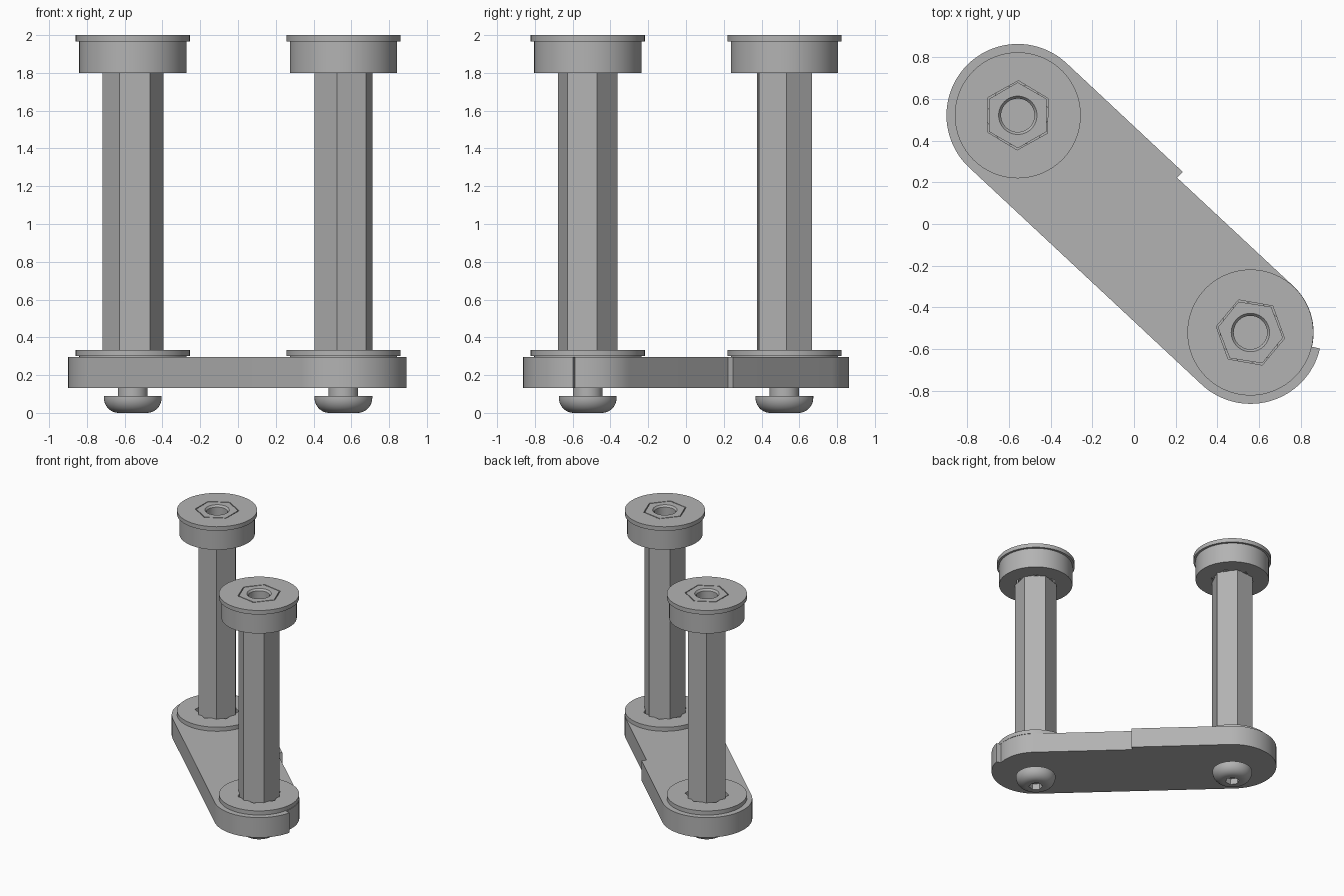
import bpy, bmesh
from math import radians, cos, sin, pi
from mathutils import Vector

if "Cube" in bpy.data.objects:
    bpy.data.objects.remove(bpy.data.objects["Cube"])

grey = bpy.data.materials.new("plain grey")
grey.use_nodes = True
grey.diffuse_color = (0.45, 0.45, 0.45, 1)
grey.node_tree.nodes["Principled BSDF"].inputs["Base Color"].default_value = grey.diffuse_color


def finish(name, bm, location=(0, 0, 0)):
    bmesh.ops.recalc_face_normals(bm, faces=bm.faces)
    mesh = bpy.data.meshes.new(name)
    bm.to_mesh(mesh)
    bm.free()
    mesh.materials.append(grey)
    obj = bpy.data.objects.new(name, mesh)
    obj.location = location
    bpy.context.collection.objects.link(obj)
    return obj


def prism(name, outline, z0, z1, location=(0, 0, 0)):
    """Extrude a flat outline between two heights."""
    bm = bmesh.new()
    low = [bm.verts.new((p[0], p[1], z0)) for p in outline]
    face = bm.faces.new(low)
    top = bmesh.ops.extrude_face_region(bm, geom=[face])["geom"]
    for v in top:
        if isinstance(v, bmesh.types.BMVert):
            v.co.z = z1
    return finish(name, bm, location)


def lathe(name, profile, location=(0, 0, 0), sides=64):
    """Stack rings of (radius, height) and close both ends."""
    bm = bmesh.new()
    rings = [[bm.verts.new((*p, z)) for p in arc(r, 0, 360 - 360 / sides, sides)]
             for r, z in profile]
    for a, b in zip(rings, rings[1:]):
        for i in range(sides):
            j = (i + 1) % sides
            bm.faces.new((a[i], a[j], b[j], b[i]))
    bm.faces.new(rings[0])
    bm.faces.new(rings[-1])
    return finish(name, bm, location)


def arc(r, start, end, count, centre=(0, 0)):
    angles = [radians(start + (end - start) * i / (count - 1)) for i in range(count)]
    return [(centre[0] + r * cos(a), centre[1] + r * sin(a)) for a in angles]


def hexagon(r, turn):
    return arc(r, turn, turn + 300, 6)


def select(obj):
    bpy.ops.object.select_all(action="DESELECT")
    obj.select_set(True)
    bpy.context.view_layer.objects.active = obj


def cut(obj, cutter):
    cutter.hide_render = True
    mod = obj.modifiers.new("cut", "BOOLEAN")
    mod.operation = "DIFFERENCE"
    mod.solver = "EXACT"
    mod.object = cutter
    select(obj)
    bpy.ops.object.modifier_apply(modifier="cut")
    bpy.data.objects.remove(cutter)


def smooth(obj):
    select(obj)
    bpy.ops.object.shade_smooth_by_angle(angle=radians(30))


# Link plate: slot shape whose one edge is stepped in along the right end
end_a, end_b = Vector((-0.557, 0.521)), Vector((0.558, -0.52))
wide, narrow, side = 0.342, 0.303, 47
normal = Vector((cos(radians(side)), sin(radians(side))))
outline = arc(wide, side - 180, -13, 32, end_b)
outline += arc(narrow, -13, side, 16, end_b)
outline += [tuple(normal * narrow), tuple(normal * wide)]
outline += arc(wide, side, side + 180, 48, end_a)
smooth(prism("link_plate", outline, 0.131, 0.297))


def bushing(name, spot, base, turn):
    """Flanged collar with a hexagonal hole."""
    collar = lathe(name, [(0.284, base), (0.284, base + 0.166),
                          (0.302, base + 0.166), (0.302, base + 0.2)], spot)
    cut(collar, prism("hole_cutter", hexagon(0.166, turn), base - 0.1, base + 0.3, spot))
    smooth(collar)


def post(label, centre, body_turn, hole_turn):
    spot = (*centre, 0)
    bushing(label + "_lower_bushing", spot, 0.134, hole_turn)
    bushing(label + "_upper_bushing", spot, 1.8, hole_turn)
    prism(label + "_hex_post", hexagon(0.162, body_turn), 0.14, 1.803, spot)

    # Hexagonal end with a chamfered bore
    end = prism(label + "_post_end", hexagon(0.158, hole_turn + 1), 1.8, 2.0, spot)
    cut(end, lathe("bore_cutter", [(0.08, 1.82), (0.08, 1.985), (0.092, 2.0),
                                   (0.092, 2.1)], spot))
    smooth(end)

    # Button head screw with a hexagonal socket underneath
    dome = [(0.075 + 0.078 * sin(t * pi / 20), 0.08 - 0.08 * cos(t * pi / 20))
            for t in range(11)]
    screw = lathe(label + "_screw", dome + [(0.153, 0.09), (0.078, 0.09), (0.078, 0.14)], spot)
    cut(screw, prism("socket_cutter", hexagon(0.055, body_turn), -0.1, 0.05, spot))
    smooth(screw)


post("right", end_a, 4, 29)
post("left", end_b, 18, -10)
